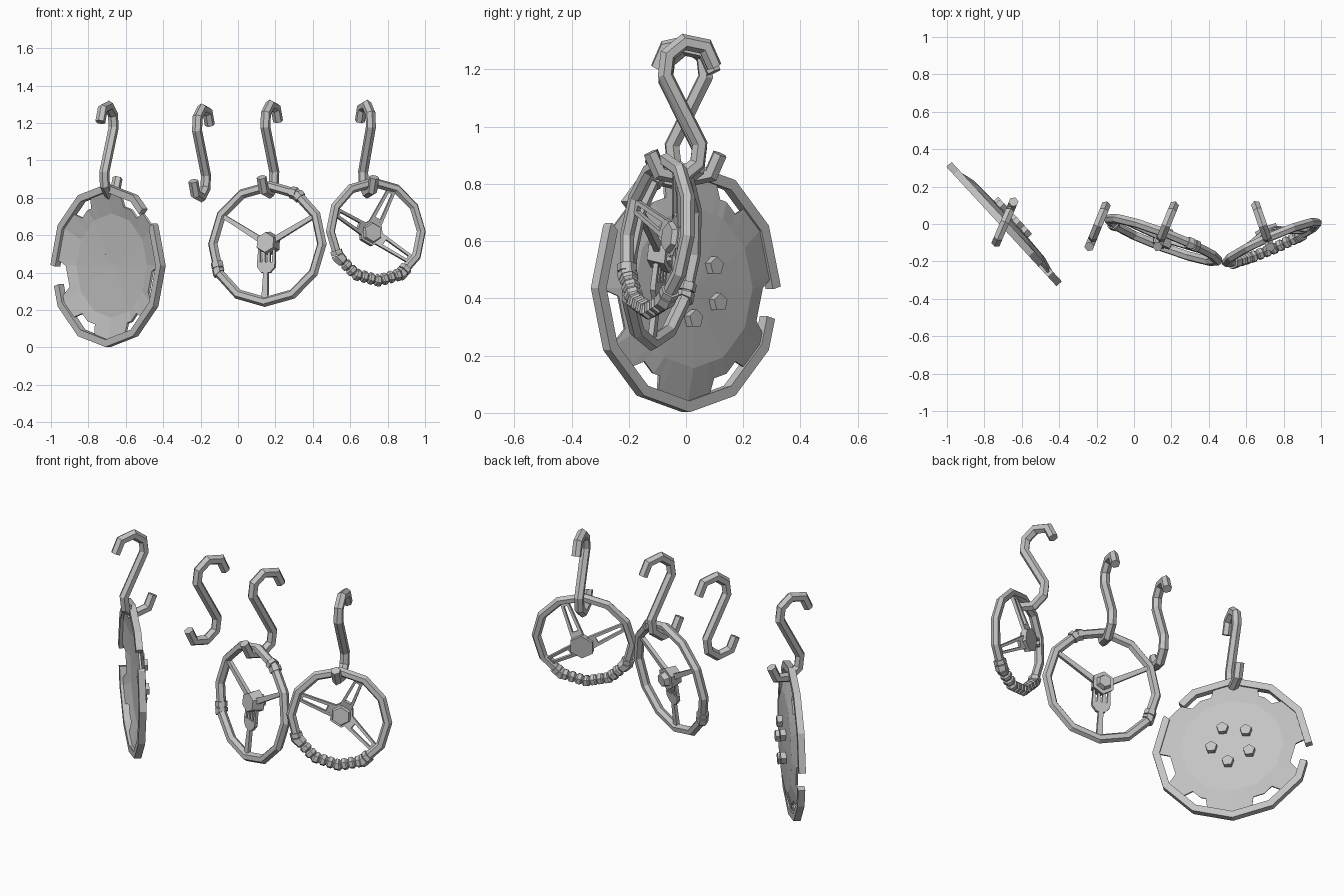
import bpy, bmesh
from math import radians, cos, sin, pi
from mathutils import Matrix, Vector

cube = bpy.data.objects.get("Cube")
if cube:
    bpy.data.objects.remove(cube, do_unlink=True)

grey = bpy.data.materials.new("plain_grey")
grey.use_nodes = True
grey.diffuse_color = (0.55, 0.55, 0.55, 1)
grey.node_tree.nodes["Principled BSDF"].inputs["Base Color"].default_value = grey.diffuse_color


def frame(place, yaw, tilt=0):
    """Upright plane: local x is sideways, local y is up, local z is forward."""
    return (Matrix.Translation(place) @ Matrix.Rotation(radians(yaw), 4, "Z")
            @ Matrix.Rotation(radians(90 - tilt), 4, "X"))


def finish(name, bm, matrix):
    bmesh.ops.recalc_face_normals(bm, faces=bm.faces[:])
    mesh = bpy.data.meshes.new(name)
    bm.to_mesh(mesh)
    bm.free()
    mesh.materials.append(grey)
    obj = bpy.data.objects.new(name, mesh)
    obj.matrix_world = matrix
    bpy.context.collection.objects.link(obj)
    return obj


def ring_point(r, deg, z=0):
    """Point on a twelve-sided ring whose corners have radius r."""
    a = radians(deg)
    r *= cos(pi / 12) / cos(radians(deg % 30 - 15))
    return Vector((r * cos(a), r * sin(a), z))


def arc(r, start, end):
    corners = [a for a in range(-360, 720, 30) if start < a < end]
    return [ring_point(r, a) for a in [start, *corners, end]]


def sweep(bm, path, radii, sides=6, phase=0.0, closed=False):
    """Mitred bar along a flat path."""
    n = len(path)
    if not isinstance(radii, list):
        radii = [radii] * n
    loops = []
    for i, p in enumerate(path):
        before = path[i - 1] if (i or closed) else None
        after = path[(i + 1) % n] if (i < n - 1 or closed) else None
        t1 = (p - before).normalized() if before is not None else (after - p).normalized()
        t2 = (after - p).normalized() if after is not None else t1
        t = (t1 + t2).normalized()
        side = Vector((t.y, -t.x, 0)) / t.dot(t2)
        loops.append([bm.verts.new(p + radii[i] * (side * cos(a) + Vector((0, 0, sin(a)))))
                      for a in [phase + 2 * pi * k / sides for k in range(sides)]])
    for i in range(n if closed else n - 1):
        a, b = loops[i], loops[(i + 1) % n]
        for k in range(sides):
            j = (k + 1) % sides
            bm.faces.new((a[k], a[j], b[j], b[k]))
    if not closed:
        bm.faces.new(loops[0])
        bm.faces.new(loops[-1])


def bar(bm, p, q, wide_p, wide_q, thick):
    """Tapered flat bar from p to q."""
    p, q = Vector(p), Vector(q)
    d = (q - p).normalized()
    side = Vector((0, 0, 1)).cross(d).normalized()
    up = d.cross(side) * thick / 2
    ends = []
    for c, w in ((p, wide_p / 2), (q, wide_q / 2)):
        ends.append([bm.verts.new(v) for v in (c + side * w + up, c - side * w + up,
                                               c - side * w - up, c + side * w - up)])
    a, b = ends
    bm.faces.new(a)
    bm.faces.new(b)
    for k in range(4):
        bm.faces.new((a[k], a[k - 1], b[k - 1], b[k]))


def prism(bm, x, y, z0, z1, r0, r1, sides):
    bmesh.ops.create_cone(bm, cap_ends=True, segments=sides, radius1=r0, radius2=r1,
                          depth=z1 - z0, matrix=Matrix.Translation((x, y, (z0 + z1) / 2)))


# Hanging hooks
half = [Vector((s, h, 0)) for s, h in
        ((0.118, 0.15), (0.085, 0.22), (0.005, 0.236), (-0.055, 0.19), (-0.064, 0.12))]
hook_path = half + [-v for v in reversed(half)]
for name, place, yaw in (("disc_hook", (-0.69, 0.01, 1.055), 247),
                         ("spare_hook", (-0.195, -0.012, 1.04), 68),
                         ("fork_wheel_hook", (0.17, -0.012, 1.06), 68),
                         ("sport_wheel_hook", (0.69, -0.012, 1.06), 109)):
    bm = bmesh.new()
    sweep(bm, hook_path, 0.027)
    finish(name, bm, frame(place, yaw))

# Broken-rimmed disc
disc = frame((-0.695, 0, 0.437), -47.3)
bm = bmesh.new()
for start, end in ((46, 180), (195, 391)):
    sweep(bm, arc(0.415, start, end), 0.027, 4, pi / 4)
finish("disc_rim", bm, disc)

holes = (-14, 60, 122, 190, 240, 302)
bm = bmesh.new()
centre = bm.verts.new((0, 0, -0.045))
inner, outer = [], []
for a in range(0, 360, 5):
    cut = any(abs((a - h + 180) % 360 - 180) < 12 for h in holes)
    inner.append(bm.verts.new(ring_point(0.28, a, -0.033)))
    outer.append(bm.verts.new(ring_point(0.345 if cut else 0.41, a, -0.015 if cut else 0)))
for k in range(len(outer)):
    bm.faces.new((centre, inner[k - 1], inner[k]))
    bm.faces.new((inner[k - 1], outer[k - 1], outer[k], inner[k]))
plate = finish("disc_plate", bm, disc)
thicken = plate.modifiers.new("thickness", "SOLIDIFY")
thicken.thickness = 0.012
thicken.offset = 0

bm = bmesh.new()
for k in range(5):
    a = radians(64 + 72 * k)
    prism(bm, 0.11 * cos(a), 0.11 * sin(a), -0.075, -0.035, 0.033, 0.033, 5)
finish("disc_studs", bm, disc)

# Wheel with a fork for its lower spoke
wheel = frame((0.157, -0.085, 0.553), -20.8, 7)
bm = bmesh.new()
sweep(bm, [ring_point(0.312, a) for a in range(0, 360, 30)], 0.026, closed=True)
finish("fork_wheel_rim", bm, wheel)
bm = bmesh.new()
for a in (60, 205):
    sweep(bm, arc(0.312, a - 6, a - 0.5), 0.034)
    sweep(bm, arc(0.312, a + 0.5, a + 6), 0.034)
finish("fork_wheel_sleeves", bm, wheel)
bm = bmesh.new()
for a in (30, 150):
    bar(bm, (0, 0, 0), ring_point(0.312, a), 0.034, 0.022, 0.022)
finish("fork_wheel_spokes", bm, wheel)
bm = bmesh.new()
prism(bm, 0, 0.005, -0.035, 0.035, 0.066, 0.054, 6)
prism(bm, 0, 0.005, -0.065, -0.035, 0.035, 0.045, 6)
finish("fork_wheel_hub", bm, wheel)
bm = bmesh.new()
for x in (-0.042, -0.014, 0.014, 0.042):
    bar(bm, (x, -0.03, 0), (x, -0.1, 0), 0.012, 0.018, 0.018)
bar(bm, (0, -0.098, 0), (0, -0.125, 0), 0.104, 0.1, 0.02)
bar(bm, (0, -0.125, 0), (0, -0.155, 0), 0.1, 0.05, 0.02)
bar(bm, (0, -0.155, 0), (0, -0.31, 0), 0.026, 0.036, 0.02)
finish("fork_spoke", bm, wheel)

# Sport wheel with a ribbed lower grip and a dished hub
sport = frame((0.737, -0.1, 0.62), 23.5, 7)
bm = bmesh.new()
sweep(bm, arc(0.265, -50, 207), 0.025)
finish("sport_wheel_rim", bm, sport)
bm = bmesh.new()
ribs = 10
path, radii = [], []
for k in range(ribs):
    for part, r in ((0.05, 0.024), (0.25, 0.033), (0.75, 0.033), (0.95, 0.024)):
        path.append(ring_point(0.265, 212 + (k + part) * 88 / ribs))
        radii.append(r)
sweep(bm, path, radii)
finish("ribbed_grip", bm, sport)
bm = bmesh.new()
for a in (209, 305):
    sweep(bm, arc(0.265, a - 6, a - 0.5), 0.035)
    sweep(bm, arc(0.265, a + 0.5, a + 6), 0.035)
finish("grip_sleeves", bm, sport)

hub_z = -0.065
bm = bmesh.new()
for deg in (65, 155, 322):
    tip = ring_point(0.258, deg)
    flat = Vector((cos(radians(deg)), sin(radians(deg)), 0))
    across = Vector((-flat.y, flat.x, 0))
    root = flat * 0.04 + Vector((0, 0, hub_z))
    for s in (-1, 1):
        bar(bm, root + across * s * 0.028, tip + across * s * 0.016, 0.017, 0.014, 0.018)
    bar(bm, root, root.lerp(tip, 0.22), 0.07, 0.06, 0.018)
    bar(bm, root.lerp(tip, 0.88), tip, 0.046, 0.044, 0.018)
finish("sport_wheel_spokes", bm, sport)
bm = bmesh.new()
prism(bm, 0, 0, hub_z - 0.02, hub_z + 0.012, 0.07, 0.07, 6)
prism(bm, 0, 0, hub_z + 0.012, hub_z + 0.03, 0.058, 0.05, 6)
finish("sport_wheel_hub", bm, sport)
